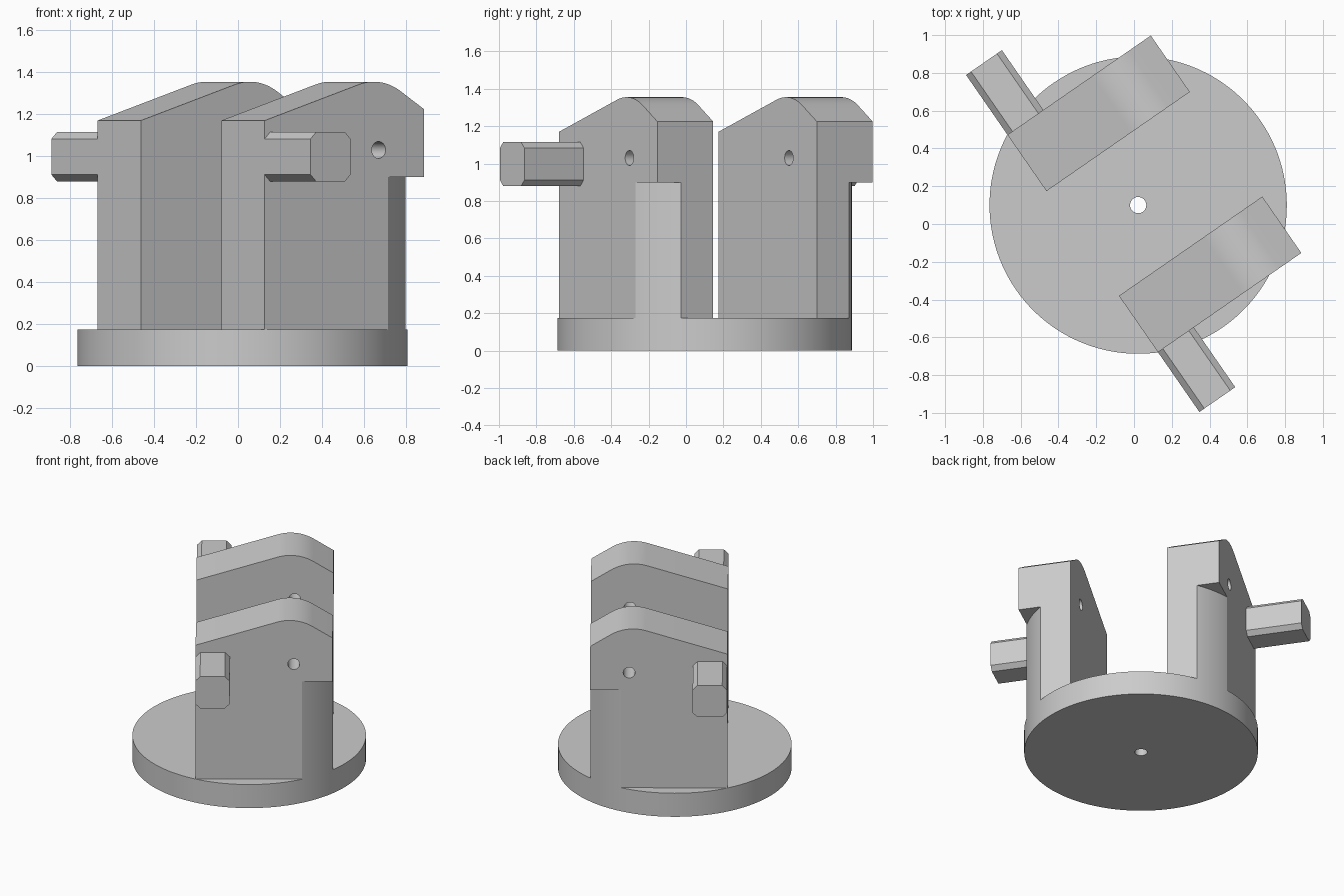
import bpy, bmesh
from math import sin, cos, pi, radians

if "Cube" in bpy.data.objects:
    bpy.data.objects.remove(bpy.data.objects["Cube"], do_unlink=True)

CENTRE = (0.022, 0.1, 0)      # disc axis
TURN = radians(34.7)          # plates are turned on the disc
RADIUS, BASE_H, SEGS = 0.787, 0.175, 128
LEFT, RIGHT = -0.357, 0.566   # plate ends along its length
INNER, OUTER = 0.337, 0.70    # plate faces across the disc

grey = bpy.data.materials.new("plain_grey")
grey.use_nodes = True
grey.diffuse_color = (0.6, 0.6, 0.6, 1)
grey.node_tree.nodes["Principled BSDF"].inputs["Base Color"].default_value = (0.6, 0.6, 0.6, 1)


def arc(cx, cy, r, start, end, steps):
    angles = [start + (end - start) * i / steps for i in range(steps + 1)]
    return [(cx + r * cos(a), cy + r * sin(a)) for a in angles]


def prism(name, points, lo, hi, axis):
    """Extrude a closed outline along the z or y axis."""
    bm = bmesh.new()
    rings = []
    for h in (lo, hi):
        rings.append([bm.verts.new((a, b, h) if axis == "z" else (a, h, b)) for a, b in points])
    bm.faces.new(rings[0])
    bm.faces.new(rings[1])
    n = len(points)
    for i in range(n):
        j = (i + 1) % n
        bm.faces.new((rings[0][i], rings[0][j], rings[1][j], rings[1][i]))
    bmesh.ops.recalc_face_normals(bm, faces=bm.faces)
    mesh = bpy.data.meshes.new(name)
    bm.to_mesh(mesh)
    bm.free()
    mesh.materials.append(grey)
    obj = bpy.data.objects.new(name, mesh)
    bpy.context.collection.objects.link(obj)
    return obj


def cut(obj, cutters):
    """Subtract the cutters, bake the result and remove them."""
    for c in cutters:
        mod = obj.modifiers.new("cut", "BOOLEAN")
        mod.operation, mod.solver, mod.object = "DIFFERENCE", "EXACT", c
    graph = bpy.context.evaluated_depsgraph_get()
    mesh = bpy.data.meshes.new_from_object(obj.evaluated_get(graph))
    obj.modifiers.clear()
    obj.data = mesh
    for c in cutters:
        bpy.data.objects.remove(c, do_unlink=True)


def finish(obj):
    obj.location = CENTRE
    obj.rotation_euler.z = TURN
    bpy.ops.object.select_all(action="DESELECT")
    obj.select_set(True)
    bpy.context.view_layer.objects.active = obj
    bpy.ops.object.shade_smooth_by_angle(angle=radians(20))


def circle(cx, cy, r, n):
    return arc(cx, cy, r, 0, 2 * pi, n)[:-1]


# Round base with a centre hole
base = prism("base_disc", circle(0, 0, RADIUS, SEGS), 0, BASE_H, "z")
cut(base, [prism("centre_hole", circle(0, 0, 0.043, 32), -0.1, 0.4, "z")])
finish(base)

# Plate side outline: two slopes joined by a rounded crest
crest = arc(0.276, 1.065, 0.29, radians(90 - 32.2), radians(90 + 17.5), 20)
outline = [(LEFT, BASE_H), (RIGHT, BASE_H), (RIGHT, 1.225)] + crest + [(LEFT, 1.17)]

# Corner trim that follows the rim of the disc below the overhang
step = 2 * pi / SEGS
trim = arc(0, 0, RADIUS, 14 * step, 24 * step, 10) + [(0.75, 0.8)]

# Pin cross-section: square with chamfered corners
x0, x1, z0, z1, c = LEFT, -0.126, 0.88, 1.115, 0.032
pin_outline = [(x0 + c, z0), (x1 - c, z0), (x1, z0 + c), (x1, z1 - c),
               (x1 - c, z1), (x0 + c, z1), (x0, z1 - c), (x0, z0 + c)]

# Two mirrored plates, each with a cross hole and an outward pin
for side, s in (("front", -1), ("back", 1)):
    plate = prism(side + "_plate", outline, s * INNER, s * OUTER, "y")
    cut(plate, [
        prism("corner_trim", [(a, s * b) for a, b in trim], 0, 0.9, "z"),
        prism("cross_hole", circle(0.304, 1.03, 0.04, 32), s * 0.2, s * 0.9, "y"),
    ])
    finish(plate)
    finish(prism(side + "_pin", pin_outline, s * (OUTER - 0.02), s * 1.085, "y"))
